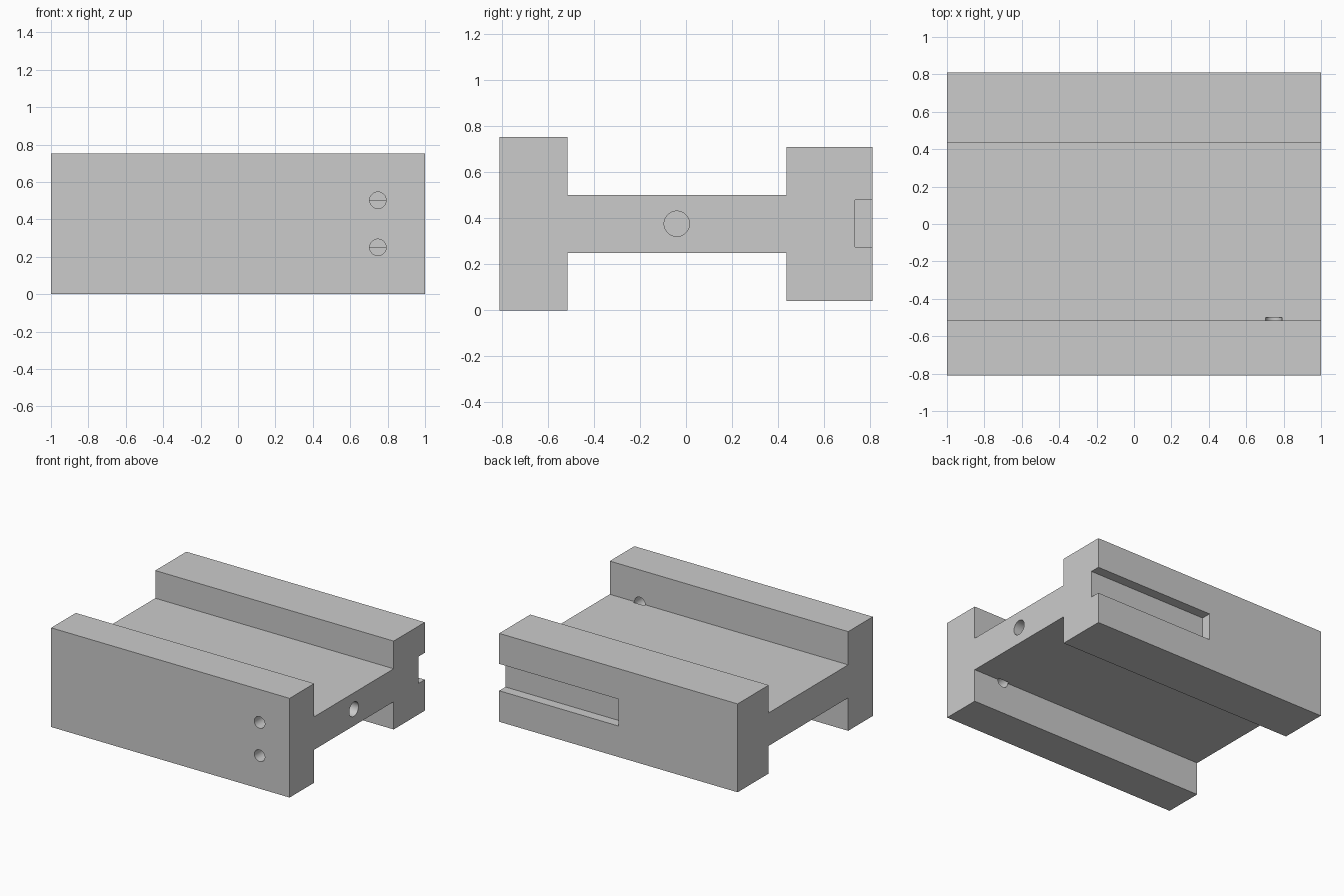
import bpy, bmesh, math

if "Cube" in bpy.data.objects:
    bpy.data.objects.remove(bpy.data.objects["Cube"])

# Main body: uneven I-shaped profile (y, z) extruded along x
profile = [(-0.81, 0), (-0.515, 0), (-0.515, 0.25), (0.437, 0.25),
           (0.437, 0.04), (0.81, 0.04), (0.81, 0.71), (0.437, 0.71),
           (0.437, 0.5), (-0.515, 0.5), (-0.515, 0.752), (-0.81, 0.752)]
bm = bmesh.new()
face = bm.faces.new([bm.verts.new((-1, y, z)) for y, z in profile])
ext = bmesh.ops.extrude_face_region(bm, geom=[face])
bmesh.ops.translate(bm, vec=(2, 0, 0),
                    verts=[v for v in ext["geom"] if isinstance(v, bmesh.types.BMVert)])
bmesh.ops.recalc_face_normals(bm, faces=bm.faces)
mesh = bpy.data.meshes.new("rail_block")
bm.to_mesh(mesh)
bm.free()
body = bpy.data.objects.new("rail_block", mesh)
bpy.context.collection.objects.link(body)


def cut(cutter, name):
    cutter.name = name
    cutter.hide_render = True
    mod = body.modifiers.new(name, 'BOOLEAN')
    mod.operation = 'DIFFERENCE'
    mod.solver = 'EXACT'
    mod.object = cutter
    bpy.context.view_layer.objects.active = body
    bpy.ops.object.modifier_apply(modifier=name)
    bpy.data.objects.remove(cutter, do_unlink=True)


def drill(name, radius, depth, loc, rot):
    bpy.ops.mesh.primitive_cylinder_add(vertices=48, radius=radius, depth=depth,
                                        location=loc, rotation=rot)
    cut(bpy.context.object, name)


# Two screw holes through the front flange, just into the web
for i, z in enumerate((0.25, 0.502)):
    drill(f"screw_hole_{i}", 0.044, 0.5, (0.748, -0.75, z), (math.pi / 2, 0, 0))

# Blind bore in the right end of the web
drill("end_bore", 0.055, 1.0, (1.0, -0.04, 0.376), (0, math.pi / 2, 0))

# Slot in the back face, open at the right end
bpy.ops.mesh.primitive_cube_add(size=1, location=(0.6, 0.835, 0.377))
slot = bpy.context.object
slot.scale = (1.2, 0.2, 0.204)
cut(slot, "back_slot")

# Smooth hole walls, crisp edges elsewhere
bpy.ops.object.select_all(action='DESELECT')
body.select_set(True)
bpy.context.view_layer.objects.active = body
bpy.ops.object.shade_smooth_by_angle(angle=math.radians(30))
